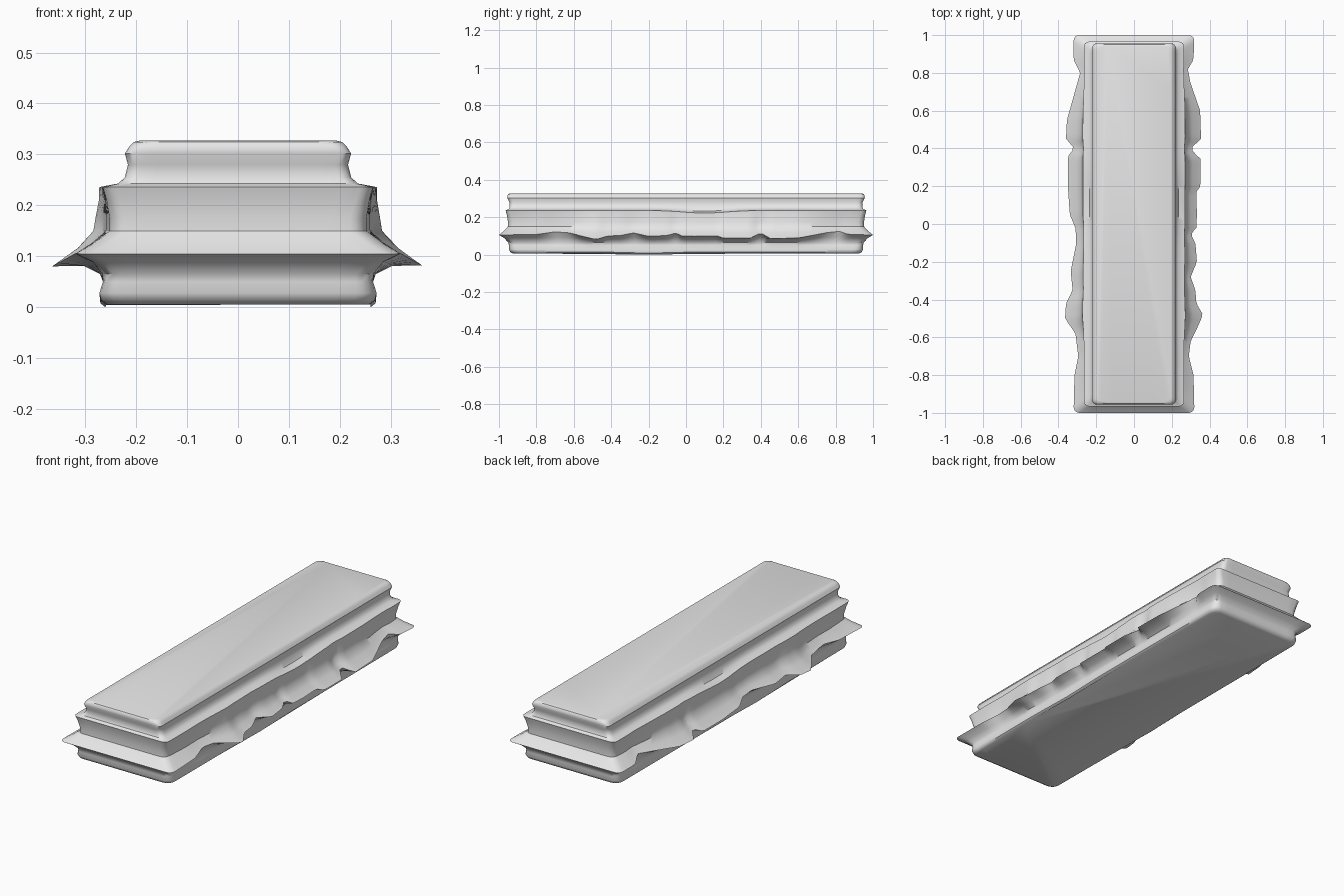
import bpy, math

if "Cube" in bpy.data.objects:
    bpy.data.objects.remove(bpy.data.objects["Cube"])

# One flat colour for the whole model
grey = bpy.data.materials.new("plain grey")
grey.diffuse_color = (0.8, 0.8, 0.8, 1)
grey.use_nodes = True
grey.node_tree.nodes["Principled BSDF"].inputs["Base Color"].default_value = grey.diffuse_color

# Outline of the ruffled leaf along each long side: (y, half width)
RIGHT = [(-1, .32), (-.8, .315), (-.7, .29), (-.62, .30), (-.55, .335), (-.48, .365),
         (-.42, .33), (-.35, .325), (-.28, .30), (-.2, .333), (-.1, .325), (-.05, .298),
         (-.03, .33), (.05, .333), (.17, .33), (.2, .352), (.35, .352), (.38, .31),
         (.41, .31), (.45, .355), (.6, .35), (.75, .298), (.82, .285), (.87, .315), (1, .32)]
LEFT = [(-1, .32), (-.8, .315), (-.7, .295), (-.58, .31), (-.5, .365), (-.42, .36),
        (-.35, .325), (-.25, .335), (-.1, .305), (-.02, .31), (.05, .34), (.2, .35),
        (.36, .35), (.4, .315), (.45, .36), (.55, .355), (.8, .285), (.87, .32), (1, .32)]

SIDE, ARC, END = 90, 4, 12   # steps along side, corner, end


def ruffle(y, side):
    table = RIGHT if side > 0 else LEFT
    for (y0, w0), (y1, w1) in zip(table, table[1:]):
        if y <= y1:
            return w0 + (w1 - w0) * (y - y0) / (y1 - y0)
    return table[-1][1]


def ring(level):
    """Rounded rectangle; the long sides follow the ruffle, bulge and sag."""
    hx, hy, z, r, wave, drop, bulge, sag, lift = level
    plan = []
    for sx, sy in ((1, 1), (-1, 1), (-1, -1), (1, -1)):
        arc = []
        for k in range(ARC + 1):
            a = k / ARC * math.pi / 2
            arc.append((sx * (hx - r + r * math.cos(a)), sy * (hy - r + r * math.sin(a))))
        plan += arc if sx * sy > 0 else arc[::-1]
        # straight run to the next corner
        ax, ay = plan[-1]
        if sx * sy > 0:
            bx, by, n = -ax, ay, END
        else:
            bx, by, n = ax, -ay, SIDE
        plan += [(ax + (bx - ax) * k / n, ay + (by - ay) * k / n) for k in range(1, n)]
    pts = []
    for x, y in plan:
        side = 1 if x > 0 else -1
        t = max(0, abs(x) - (hx - r)) / r          # only the outer rim is deformed
        d = (ruffle(y, side) - .32) * t
        mid = max(0, 1 - (y / hy) ** 4) * t
        pts.append((x + side * (wave * d + bulge * mid), y,
                    z - drop * d - sag * t * math.exp(-((y - .1) / .16) ** 2)
                    + lift * min(1, abs(y + .2) / .25)))
    return pts


def loft(name, levels, cap_bottom=False, cap_top=False):
    rings = [ring(l) for l in levels]
    n = len(rings[0])
    verts = [p for r in rings for p in r]
    faces = [(i * n + j, i * n + (j + 1) % n, (i + 1) * n + (j + 1) % n, (i + 1) * n + j)
             for i in range(len(rings) - 1) for j in range(n)]
    if cap_bottom:
        faces.append(tuple(reversed(range(n))))
    if cap_top:
        faces.append(tuple(range(len(verts) - n, len(verts))))
    me = bpy.data.meshes.new(name)
    me.from_pydata(verts, [], faces)
    me.materials.append(grey)
    ob = bpy.data.objects.new(name, me)
    bpy.context.collection.objects.link(ob)
    bpy.ops.object.select_all(action='DESELECT')
    ob.select_set(True)
    bpy.context.view_layer.objects.active = ob
    bpy.ops.object.shade_smooth_by_angle(angle=math.radians(40))
    return ob


# Shared seams: half x, half y, z, corner radius, wave, drop, bulge, sag, lift
leaf_edge = (.32, 1.0, .105, .03, 1, .55, 0, 0, 0)
ledge = (.265, .965, .236, .025, .1, 0, .003, .014, 0)

# Bottom slab flaring out to the leaf edge
loft("bottom_slab", [
    (.258, .925, 0, .04, 0, 0, .002, 0, .006),
    (.268, .94, .008, .04, 0, 0, .002, 0, .006),
    (.272, .947, .028, .04, 0, 0, 0, 0, 0),
    (.265, .947, .05, .035, 0, 0, 0, 0, 0),
    (.266, .95, .065, .035, .1, 0, 0, 0, 0),
    (.285, .972, .088, .03, .4, .15, 0, 0, 0),
    leaf_edge], cap_bottom=True)

# Leafy filling rising from the ruffled edge to the ledge
loft("leafy_filling", [
    leaf_edge,
    (.285, .975, .125, .03, .5, .2, .008, 0, 0),
    (.25, .952, .15, .03, .3, 0, .022, 0, 0),
    (.25, .952, .175, .03, .25, 0, .02, 0, 0),
    (.257, .957, .21, .025, .15, 0, .01, .006, 0),
    ledge])

# Top slab with a waisted side and softened rim
loft("top_slab", [
    ledge,
    (.235, .948, .243, .025, 0, 0, 0, .01, 0),
    (.222, .943, .255, .025, 0, 0, 0, 0, 0),
    (.216, .945, .28, .025, 0, 0, 0, 0, 0),
    (.222, .956, .302, .025, 0, 0, 0, 0, 0),
    (.213, .955, .316, .025, 0, 0, 0, 0, 0),
    (.205, .95, .324, .025, 0, 0, 0, 0, 0),
    (.194, .94, .327, .025, 0, 0, 0, 0, 0)], cap_top=True)
